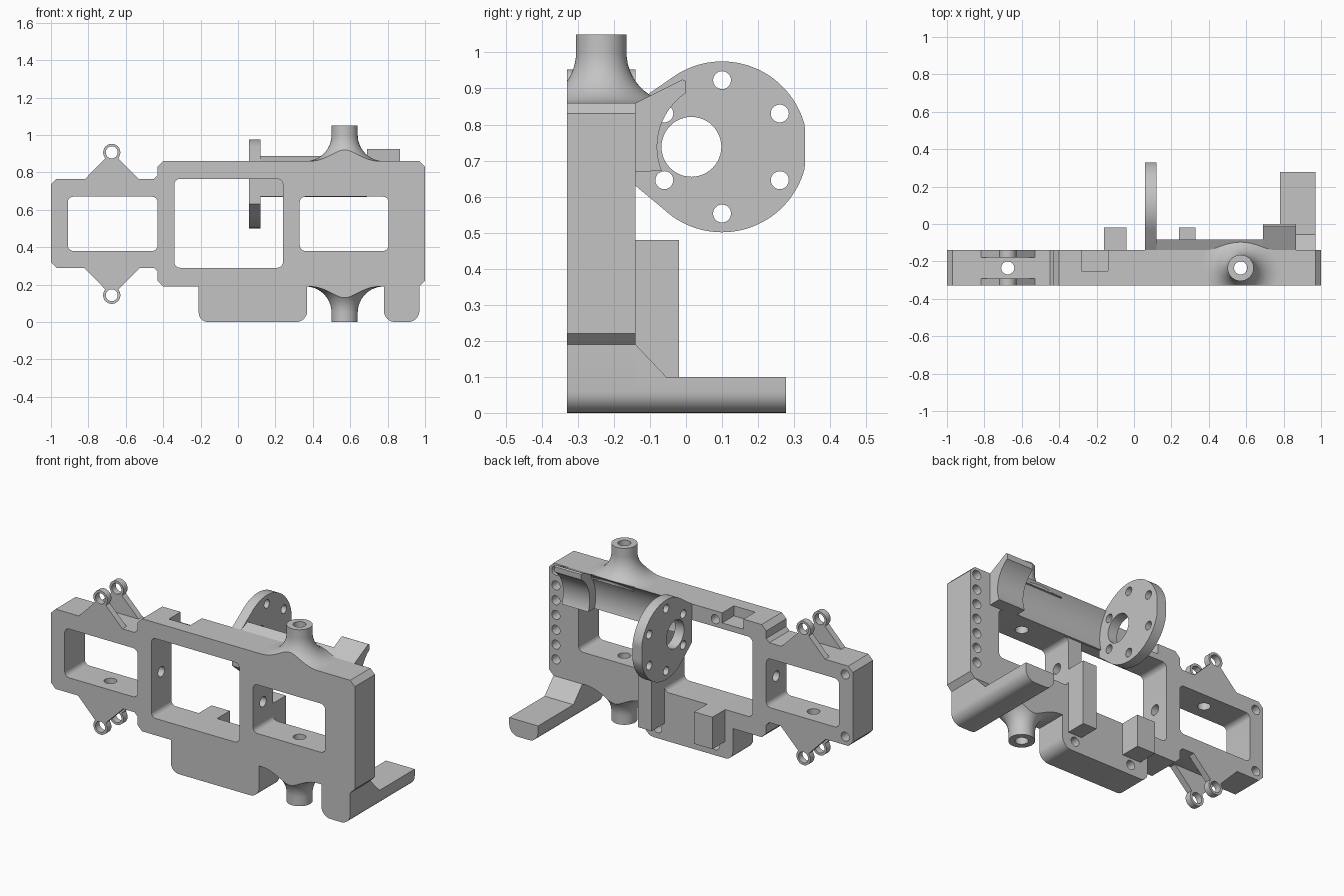
import bpy, bmesh
from math import sin, cos, pi, radians
from mathutils import Vector

if "Cube" in bpy.data.objects:
    bpy.data.objects.remove(bpy.data.objects["Cube"])

grey = bpy.data.materials.new("machined_grey")
grey.use_nodes = True
grey.diffuse_color = (0.55, 0.55, 0.55, 1)
grey.node_tree.nodes["Principled BSDF"].inputs["Base Color"].default_value = (0.55, 0.55, 0.55, 1)

FRONT, BACK = -0.33, -0.14
MID_Y, MID_Z = (FRONT + BACK) / 2, 0.525
parts = []


def arc(cx, cy, r, a0, a1, n=32):
    """Points on an arc, angles in degrees."""
    return [(cx + r * cos(radians(a0 + (a1 - a0) * i / n)),
             cy + r * sin(radians(a0 + (a1 - a0) * i / n))) for i in range(n + 1)]


def circle(cx, cy, r, n=32):
    return arc(cx, cy, r, 0, 360, n)[:-1]


def rounded(corners, r=0.0, n=8):
    """Round right-angled corners of a polygon; a corner may carry its own radius."""
    out = []
    for i, c in enumerate(corners):
        p = Vector(c[:2])
        rad = c[2] if len(c) > 2 else r
        if not rad:
            out.append(tuple(p))
            continue
        a = p + (Vector(corners[i - 1][:2]) - p).normalized() * rad
        b = p + (Vector(corners[(i + 1) % len(corners)][:2]) - p).normalized() * rad
        centre = a + b - p
        for k in range(n + 1):
            t = k / n * pi / 2
            out.append(tuple(centre + (p - b) * cos(t) + (p - a) * sin(t)))
    return out


def rect(x0, x1, z0, z1, r=0.0):
    return rounded([(x0, z0), (x1, z0), (x1, z1), (x0, z1)], r)


def finish(name, mesh):
    mesh.materials.clear()
    mesh.materials.append(grey)
    obj = bpy.data.objects.new(name, mesh)
    bpy.context.collection.objects.link(obj)
    parts.append(obj)
    return obj


def plate(name, axis, lo, hi, *loops):
    """Extrude an outline with holes along an axis."""
    curve = bpy.data.curves.new(name, 'CURVE')
    curve.dimensions, curve.fill_mode = '2D', 'BOTH'
    curve.extrude = (hi - lo) / 2
    for loop in loops:
        s = curve.splines.new('POLY')
        s.points.add(len(loop) - 1)
        for p, (u, v) in zip(s.points, loop):
            p.co = (u, v, 0, 1)
        s.use_cyclic_u = True
    tmp = bpy.data.objects.new(name + "_curve", curve)
    bpy.context.collection.objects.link(tmp)
    deps = bpy.context.evaluated_depsgraph_get()
    mesh = bpy.data.meshes.new_from_object(tmp.evaluated_get(deps))
    bpy.data.objects.remove(tmp)
    mid = (lo + hi) / 2
    bm = bmesh.new()
    bm.from_mesh(mesh)
    for v in bm.verts:
        u, w, d = v.co
        v.co = {'X': (d + mid, u, w), 'Y': (u, d + mid, w), 'Z': (u, w, d + mid)}[axis]
    bmesh.ops.remove_doubles(bm, verts=bm.verts, dist=1e-5)
    bmesh.ops.recalc_face_normals(bm, faces=bm.faces)
    bm.to_mesh(mesh)
    bm.free()
    return finish(name, mesh)


def cut(obj, cutter):
    """Subtract the cutter, bake the result and remove the cutter."""
    mod = obj.modifiers.new("cut", 'BOOLEAN')
    mod.operation, mod.solver, mod.object = 'DIFFERENCE', 'EXACT', cutter
    cutter.hide_render = True
    deps = bpy.context.evaluated_depsgraph_get()
    mesh = bpy.data.meshes.new_from_object(obj.evaluated_get(deps))
    obj.modifiers.clear()
    obj.data = mesh
    parts.remove(cutter)
    bpy.data.objects.remove(cutter)


# Main frame with three windows and the lower tabs
outline = rounded([
    (-1, .32), (-.97, .29), (-.45, .29), (-.43, .27), (-.43, .22), (-.4, .19),
    (-.21, .19), (-.21, 0, .05), (.37, 0, .06), (.37, .19), (.78, .19),
    (.78, 0, .06), (.97, 0, .06), (.97, .19), (1, .22), (1, .83), (.97, .86),
    (-.4, .86), (-.43, .83), (-.43, .785), (-.45, .765), (-.97, .765), (-1, .735)])
frame = plate("main_frame", 'Y', FRONT, BACK, outline,
              rect(-.91, -.43, .38, .67, .03),
              rect(-.34, .24, .29, .765, .03),
              rect(.33, .805, .38, .67, .03))

# Screw holes in the back, cross bores, and the notch in the top edge
screws = [(.955, .29 + .088 * i) for i in range(7)]
screws += [(-.95, .71), (-.95, .34), (-.095, .81), (-.095, .06), (.285, .06)]
cut(frame, plate("screw_cutter", 'Y', BACK - .08, 0, *[circle(x, z, .027, 20) for x, z in screws]))
cut(frame, plate("upright_bores", 'Z', -.1, 1.2, circle(-.675, MID_Y, .035), circle(.57, MID_Y, .035)))
cut(frame, plate("cross_bore", 'X', -.5, .4, circle(MID_Y, MID_Z, .03)))
cut(frame, plate("notch_cutter", 'Z', .8, 1, rect(-.28, -.14, -.25, 0)))


# Flared bosses above and below
def boss(name, base, up, back):
    profile = [(.035, 0)] + arc(.21, .14, .14, -90, -180, 16) + [(.07, .19), (.035, .19)]
    bm = bmesh.new()
    verts = [bm.verts.new((r, 0, h)) for r, h in profile]
    edges = [bm.edges.new((verts[i - 1], verts[i])) for i in range(len(verts))]
    bmesh.ops.spin(bm, geom=verts + edges, cent=(0, 0, 0), axis=(0, 0, 1),
                   angle=2 * pi, steps=48, use_merge=True)
    bmesh.ops.remove_doubles(bm, verts=bm.verts, dist=1e-5)
    for v in bm.verts:
        v.co = (v.co.x + .57, v.co.y + MID_Y, base + up * v.co.z)
    for y, side in ((FRONT, -1), (back, 1)):
        cutgeom = bmesh.ops.bisect_plane(bm, geom=bm.verts[:] + bm.edges[:] + bm.faces[:],
                                         plane_co=(0, y, 0), plane_no=(0, side, 0),
                                         clear_outer=True)["geom_cut"]
        rim = [e for e in cutgeom if isinstance(e, bmesh.types.BMEdge)]
        bmesh.ops.holes_fill(bm, edges=rim, sides=0)
    bmesh.ops.recalc_face_normals(bm, faces=bm.faces)
    mesh = bpy.data.meshes.new(name)
    bm.to_mesh(mesh)
    bm.free()
    finish(name, mesh)


boss("upper_boss", .86, 1, -.09)
boss("lower_boss", .19, -1, BACK)

# Paired hinge lugs on the narrow end
for label, up in (("upper", 1), ("lower", -1)):
    eye_z = MID_Z + up * .382
    lug = [(-.822, .235), (-.71, .35)] + arc(-.675, .382, .046, 200, -20, 20) + [(-.64, .35), (-.525, .235)]
    loop = [(x, MID_Z + up * h) for x, h in lug]
    for side, y in (("front", FRONT), ("back", BACK - .038)):
        plate(f"{label}_{side}_lug", 'Y', y, y + .038, loop, circle(-.675, eye_z, .032))

# Mounting flange with a bolt circle
fy, fz = .10, .738
flange = [(BACK, .63)] + [(min(y, .33), z) for y, z in arc(fy, fz, .237, -133, 122, 72)] + [(BACK, .86)]
bolts = [circle(fy + .185 * cos(radians(a)), fz + .185 * sin(radians(a)), .025, 20)
         for a in range(30, 390, 60)]
plate("mounting_flange", 'X', .06, .12, flange, circle(.015, fz, .083, 48), *bolts)

# Curved trough and its thicker end block
plate("curved_trough", 'X', .12, .69,
      [(BACK, .67), (BACK, .86), (-.083, .887)] + arc(fy, fz, .236, 141, 197, 24))
plate("trough_end_block", 'X', .69, .865,
      [(BACK, .67), (BACK, .86), (-.01, .925), (0, .92)] + arc(fy, fz, .18, 124, 202, 24))

# Foot and its gusset
plate("foot", 'Y', BACK, .277,
      rounded([(.78, 0, .06), (.97, 0, .06), (.97, .1), (.78, .1)]))
plate("foot_gusset", 'X', .78, .97, [(BACK, .1), (-.055, .1), (BACK, .19)])

# Rib and stop block on the back
plate("back_rib", 'Y', BACK, -.02, rect(.24, .33, .1, .48))
plate("stop_block", 'Y', BACK, -.02, rect(-.16, -.04, .1, .29))

# Smooth the round surfaces and keep the edges sharp
bpy.ops.object.select_all(action='DESELECT')
for obj in parts:
    obj.select_set(True)
bpy.context.view_layer.objects.active = frame
bpy.ops.object.shade_smooth_by_angle(angle=radians(30))
